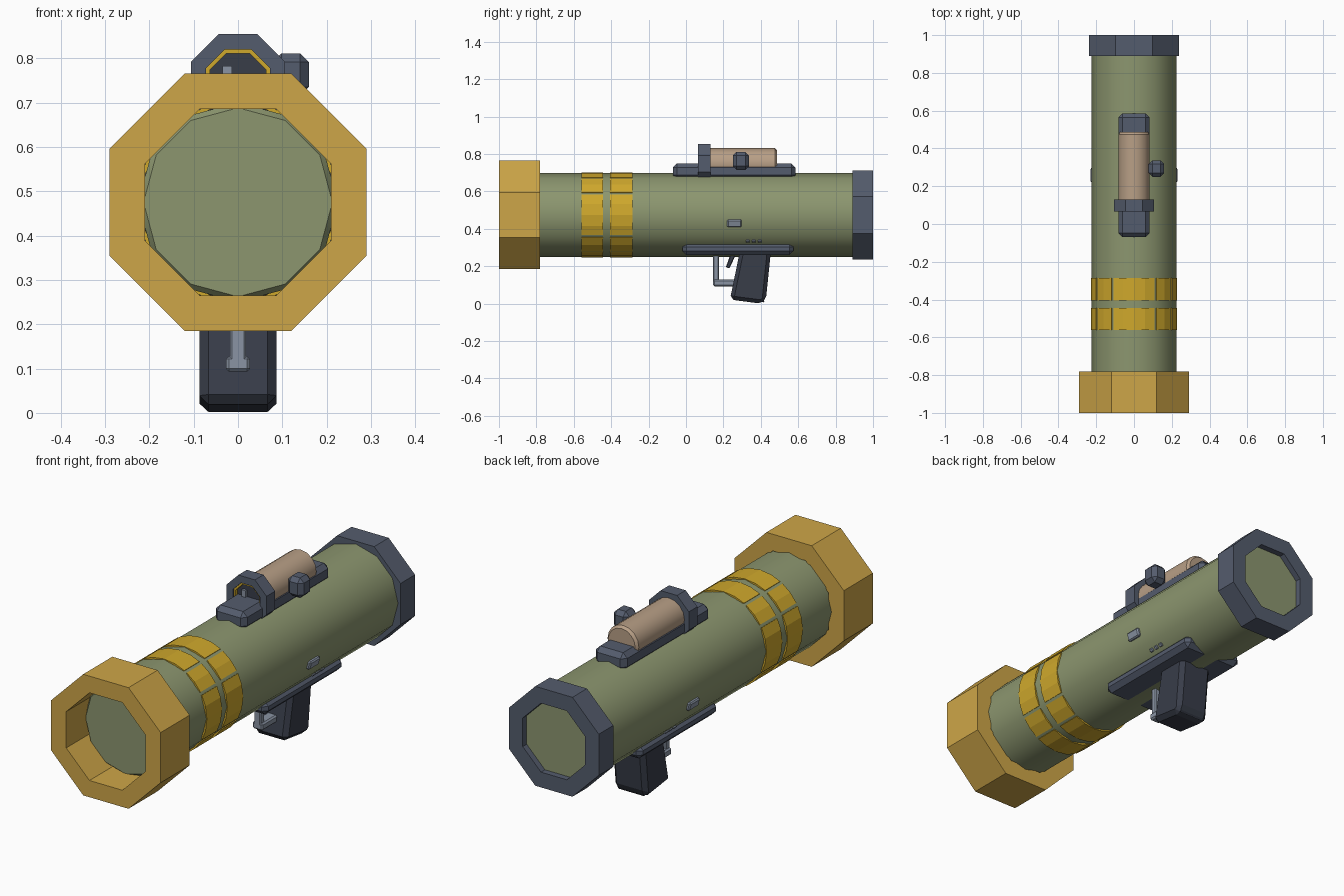
import bpy, bmesh, math
from mathutils import Matrix, Vector

if "Cube" in bpy.data.objects:
    bpy.data.objects.remove(bpy.data.objects["Cube"])

AXIS = 0.475   # height of the tube's centre line


def lin(c):
    c /= 255
    return c / 12.92 if c <= 0.04045 else ((c + 0.055) / 1.055) ** 2.4


def mat(name, r, g, b):
    m = bpy.data.materials.new(name)
    m.diffuse_color = (lin(r), lin(g), lin(b), 1)
    m.use_nodes = True
    m.node_tree.nodes["Principled BSDF"].inputs["Base Color"].default_value = m.diffuse_color
    return m


GREEN = mat("olive green", 140, 150, 111)
GOLD = mat("ochre gold", 206, 166, 72)
YELLOW = mat("band yellow", 207, 168, 44)
SLATE = mat("slate grey", 84, 92, 109)
DARK = mat("dark grip", 56, 61, 73)
TAN = mat("scope tan", 184, 159, 134)
STEEL = mat("light steel", 138, 148, 164)


def finish(name, bm, m, smooth=None):
    bmesh.ops.recalc_face_normals(bm, faces=bm.faces)
    me = bpy.data.meshes.new(name)
    bm.to_mesh(me)
    bm.free()
    me.materials.append(m)
    ob = bpy.data.objects.new(name, me)
    bpy.context.collection.objects.link(ob)
    if smooth:
        bpy.ops.object.select_all(action='DESELECT')
        ob.select_set(True)
        bpy.context.view_layer.objects.active = ob
        bpy.ops.object.shade_smooth_by_angle(angle=math.radians(smooth))
    return ob


def lathe(name, profile, n, m, cz=AXIS, half_step=False, closed=False, smooth=None):
    """Sweep (y, radius) points round the y axis; closed profiles make rings."""
    bm = bmesh.new()
    off = 0.5 if half_step else 0
    rings = []
    for y, r in profile:
        if half_step:                       # radius means flat-to-centre distance
            r /= math.cos(math.pi / n)
        rings.append([bm.verts.new((r * math.cos(2 * math.pi * (i + off) / n), y,
                                    cz + r * math.sin(2 * math.pi * (i + off) / n)))
                      for i in range(n)])
    pairs = list(zip(rings, rings[1:]))
    if closed:
        pairs.append((rings[-1], rings[0]))
    else:
        bm.faces.new(rings[0])
        bm.faces.new(rings[-1])
    for a, b in pairs:
        for i in range(n):
            j = (i + 1) % n
            bm.faces.new((a[i], a[j], b[j], b[i]))
    return finish(name, bm, m, smooth)


def oct_ring(name, y0, y1, outer, inner, m, cz=AXIS):
    return lathe(name, [(y0, outer), (y1, outer), (y1, inner), (y0, inner)], 8, m,
                 cz, half_step=True, closed=True)


def box(name, lo, hi, m, bevel=0.0, rot=None):
    bm = bmesh.new()
    lo, hi = Vector(lo), Vector(hi)
    size, mid = hi - lo, (lo + hi) / 2
    bmesh.ops.create_cube(bm, size=1, matrix=Matrix.Diagonal((*size, 1)))
    if bevel:
        bmesh.ops.bevel(bm, geom=bm.edges[:], offset=bevel, segments=1, affect='EDGES')
    bm.transform(Matrix.Translation(mid) @ (rot or Matrix.Identity(4)))
    return finish(name, bm, m)


def side_profile(name, pts, half, m, bevel):
    """Extrude a (y, z) outline across x."""
    bm = bmesh.new()
    f = bm.faces.new([bm.verts.new((-half, y, z)) for y, z in pts])
    new = bmesh.ops.extrude_face_region(bm, geom=[f])["geom"]
    bmesh.ops.translate(bm, vec=(2 * half, 0, 0),
                        verts=[v for v in new if isinstance(v, bmesh.types.BMVert)])
    bmesh.ops.recalc_face_normals(bm, faces=bm.faces)
    bmesh.ops.bevel(bm, geom=bm.edges[:], offset=bevel, segments=1, affect='EDGES')
    return finish(name, bm, m)


# Main tube and its two octagonal end collars
lathe("tube", [(-0.85, 0.213), (-0.835, 0.225), (0.97, 0.225)], 12, GREEN, smooth=35)
oct_ring("front_collar", -1.0, -0.78, 0.29, 0.21, GOLD)
oct_ring("rear_collar", 0.89, 1.0, 0.238, 0.165, SLATE)

# Painted bands: thin 24-sided plates with narrow lengthwise gaps
GAPS = [30, 60, 120, 150, 210, 240, 300, 330]
for k, (y0, y1) in enumerate([(-0.56, -0.445), (-0.405, -0.285)]):
    bm = bmesh.new()
    for i in range(24):
        a0, a1 = i * 15, (i + 1) * 15
        a0 += 1.8 if a0 in GAPS else 0
        a1 -= 1.8 if a1 in GAPS else 0
        quads = []
        for r in (0.2275, 0.219):
            quads.append([bm.verts.new((r * math.cos(math.radians(a)), y,
                                        AXIS + r * math.sin(math.radians(a))))
                          for a, y in ((a0, y0), (a1, y0), (a1, y1), (a0, y1))])
        o, n = quads
        bm.faces.new(o)
        bm.faces.new(n[::-1])
        for j in range(4):
            bm.faces.new((o[j], n[j], n[(j + 1) % 4], o[(j + 1) % 4]))
    finish(f"band_{k + 1}", bm, YELLOW)

# Sight: rail, barrel, octagonal hood with yellow rim, lens and knob
SZ = 0.748
box("sight_rail", (-0.083, -0.07, 0.665), (0.083, 0.585, 0.75), SLATE, 0.022)
lathe("sight_barrel", [(0.1, 0.083), (0.475, 0.083), (0.487, 0.072)], 16, TAN, SZ, smooth=35)
oct_ring("sight_hood", 0.065, 0.13, 0.106, 0.072, SLATE, SZ)
oct_ring("sight_rim", 0.072, 0.12, 0.073, 0.063, YELLOW, SZ)
lathe("sight_lens", [(0.088, 0.066), (0.12, 0.066)], 8, DARK, SZ, half_step=True)
box("sight_marker", (-0.035, 0.076, 0.745), (-0.014, 0.092, 0.782), STEEL)
box("sight_knob", (0.078, 0.25, 0.715), (0.16, 0.337, 0.811), SLATE, 0.02)

# Underside plate, grip, trigger and guard
box("grip_plate", (-0.16, -0.02, 0.26), (0.16, 0.575, 0.325), SLATE, 0.022)
side_profile("grip", [(0.235, 0.022), (0.405, 0.0), (0.427, 0.02), (0.455, 0.29),
                      (0.29, 0.29)], 0.087, DARK, 0.02)
side_profile("trigger", [(0.213, 0.195), (0.232, 0.188), (0.27, 0.27), (0.24, 0.27)],
             0.018, DARK, 0.004)
box("guard_post", (-0.018, 0.145, 0.10), (0.018, 0.177, 0.27), STEEL, 0.005)
box("guard_bar", (-0.027, 0.145, 0.093), (0.027, 0.27, 0.128), STEEL, 0.007)

# Small latch and three studs on each side of the tube
for side, s in (("right", 1), ("left", -1)):
    tilt = Matrix.Rotation(s * math.radians(15), 4, 'Y')
    x = s * 0.213
    box(f"latch_{side}", (x - 0.014, 0.22, 0.41), (x + 0.014, 0.297, 0.452), STEEL, 0.006, tilt)
    tilt = Matrix.Rotation(s * math.radians(45), 4, 'Y')
    x = s * 0.167
    for i, y in enumerate((0.33, 0.362, 0.394)):
        box(f"stud_{side}_{i + 1}", (x - 0.009, y - 0.01, 0.328), (x + 0.009, y + 0.01, 0.346),
            STEEL, 0.003, tilt)
